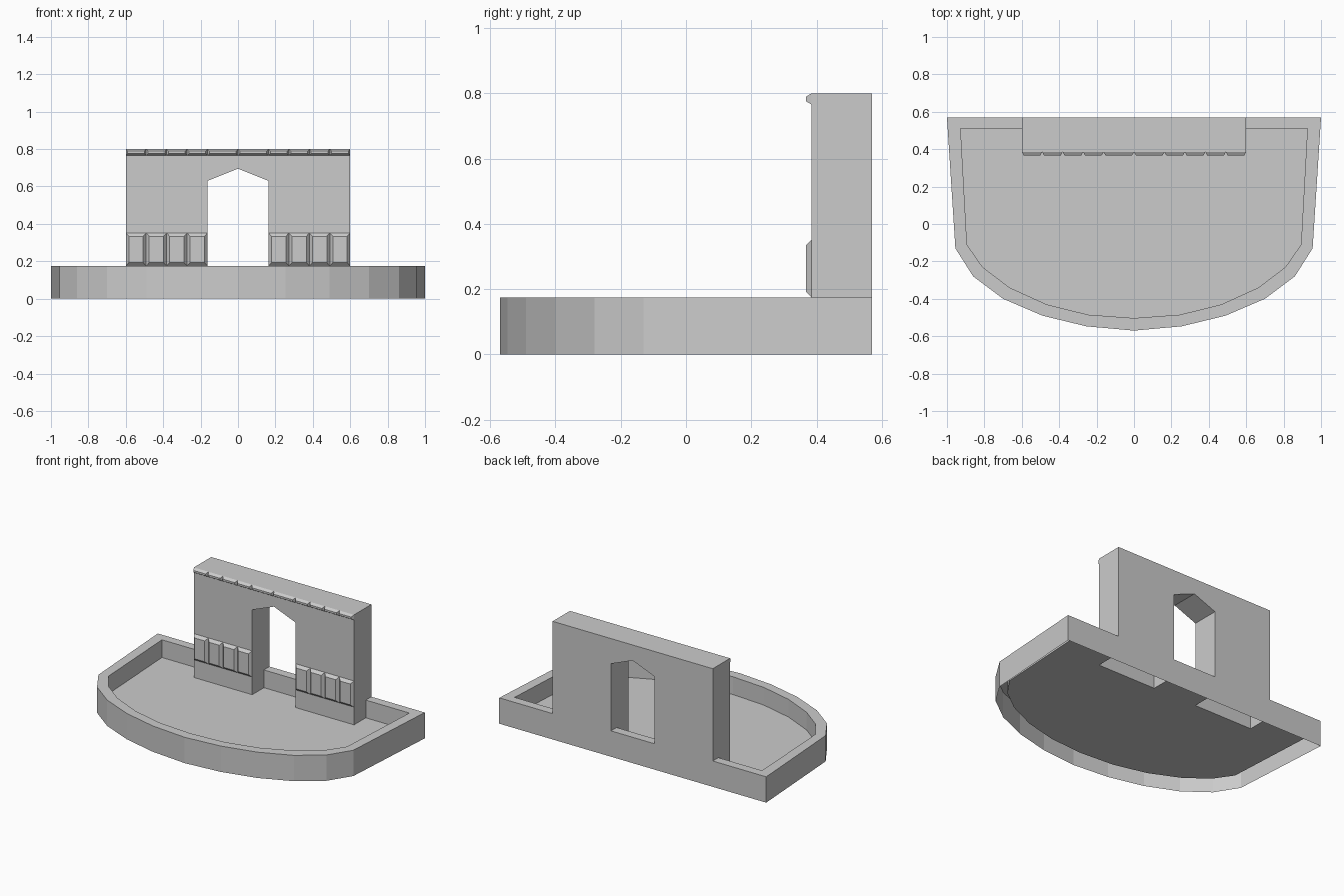
import bpy, bmesh

if "Cube" in bpy.data.objects:
    bpy.data.objects.remove(bpy.data.objects["Cube"])

RIM, FLOOR, TOP = 0.175, 0.055, 0.80       # heights
BACK, INNER, FRONT = 0.57, 0.51, 0.385     # depths
DOOR, SIDE = 0.163, 0.60                   # gateway half widths
FACE = 0.367                               # front of raised bricks


def make_object(name, faces):
    """Build a welded flat-shaded mesh from a list of face point loops."""
    bm = bmesh.new()
    for pts in faces:
        bm.faces.new([bm.verts.new(p) for p in pts])
    bmesh.ops.remove_doubles(bm, verts=bm.verts, dist=1e-4)
    bmesh.ops.recalc_face_normals(bm, faces=bm.faces)
    me = bpy.data.meshes.new(name)
    bm.to_mesh(me)
    bm.free()
    ob = bpy.data.objects.new(name, me)
    bpy.context.collection.objects.link(ob)
    return ob


def wall(a, b, z0, z1):
    return [(*a, z0), (*b, z0), (*b, z1), (*a, z1)]


# Basin: outer and inner outline of the right half, mirrored to the left
half = [((DOOR, BACK), (DOOR, INNER)),
        ((SIDE, BACK), (SIDE, INNER)),
        ((1.0, BACK), (0.927, INNER)),
        ((0.955, -0.13), (0.893, -0.11)),
        ((0.86, -0.28), (0.81, -0.23)),
        ((0.70, -0.40), (0.665, -0.34)),
        ((0.49, -0.49), (0.467, -0.43)),
        ((0.255, -0.547), (0.245, -0.485)),
        ((0.0, -0.57), (0.0, -0.503))]
ring = half + [((-o[0], o[1]), (-i[0], i[1])) for o, i in reversed(half[:-1])]
n = len(ring)

basin = []
floor = []
for k in range(n):
    (o0, i0), (o1, i1) = ring[k], ring[(k + 1) % n]
    basin.append(wall(o0, o1, 0, RIM))
    floor.append((*i0, FLOOR))
    if k in (0, n - 2):      # hollow pillar stands here: notch the floor
        floor += [(i0[0], FRONT, FLOOR), (i1[0], FRONT, FLOOR)]
        continue
    basin.append([(*o0, RIM), (*o1, RIM), (*i1, RIM), (*i0, RIM)])
    basin.append(wall(i0, i1, FLOOR, RIM))
basin.append(floor)
make_object("basin", basin)


# Gateway wall with a gabled opening, open underneath
def gate_profile(y, z0):
    return [(x, y, z) for x, z in (
        (-SIDE, z0), (-DOOR, z0), (-DOOR, 0.63), (0, 0.695), (DOOR, 0.63),
        (DOOR, z0), (SIDE, z0), (SIDE, TOP), (-SIDE, TOP))]


front, back = gate_profile(FRONT, FLOOR), gate_profile(BACK, RIM)
gate = [front, back]
for a, b in ((2, 3), (3, 4), (7, 8)):       # opening ceiling and top
    gate.append([front[a], front[b], back[b], back[a]])
for x, z in ((-SIDE, TOP), (-DOOR, 0.63), (DOOR, 0.63), (SIDE, TOP)):
    gate.append([(x, FRONT, FLOOR), (x, INNER, FLOOR), (x, INNER, RIM),
                 (x, BACK, RIM), (x, BACK, z), (x, FRONT, z)])
make_object("gateway", gate)


# Raised bricks with sloped edges
def brick(name, x0, x1, z0, z1, dx, dz):
    outer = [(x0, FRONT, z0), (x1, FRONT, z0), (x1, FRONT, z1), (x0, FRONT, z1)]
    inner = [(x0 + dx, FACE, z0 + dz), (x1 - dx, FACE, z0 + dz),
             (x1 - dx, FACE, z1 - dz), (x0 + dx, FACE, z1 - dz)]
    sides = [[outer[i], outer[(i + 1) % 4], inner[(i + 1) % 4], inner[i]]
             for i in range(4)]
    ob = make_object(name, sides + [inner])
    # front must face -y
    if ob.data.polygons[4].normal.y > 0:
        ob.data.flip_normals()


w = (SIDE - DOOR) / 4
for s in (-1, 1):
    for k in range(4):
        x0, x1 = sorted((s * (DOOR + k * w), s * (DOOR + (k + 1) * w)))
        brick("base_brick", x0, x1, RIM, 0.352, 0.016, 0.018)
        brick("cornice_brick", x0, x1, 0.765, TOP, 0.01, 0.011)
    x0, x1 = sorted((0, s * DOOR))
    brick("cornice_brick", x0, x1, 0.765, TOP, 0.01, 0.011)
